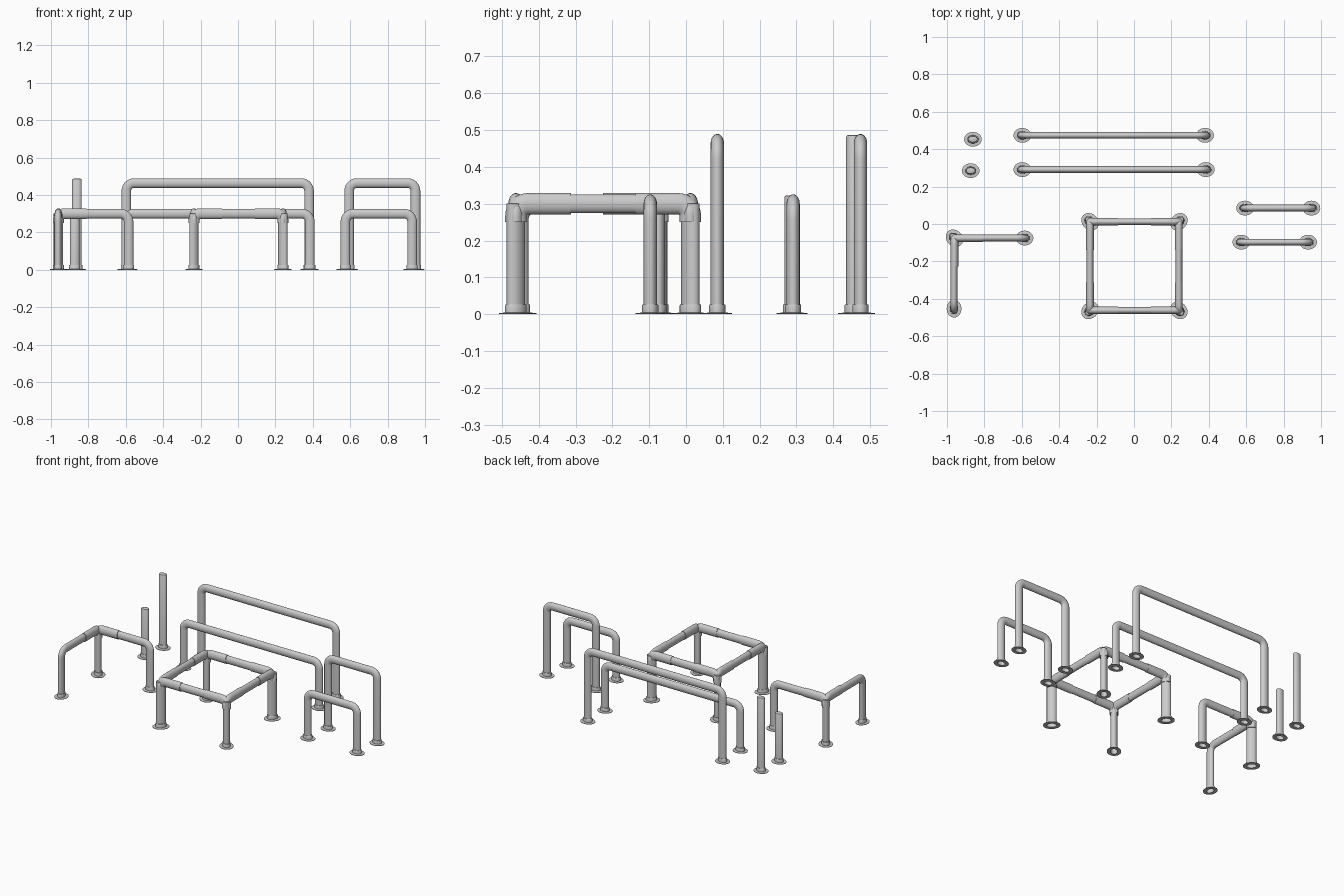
import bpy, bmesh, math
from mathutils import Vector

if "Cube" in bpy.data.objects:
    bpy.data.objects.remove(bpy.data.objects["Cube"])

SEG = 32
A, B = 0.0255, 0.018      # oval pipe half sizes: along and across the rail
CA, CB = 0.029, 0.0205    # thicker corner fittings


def loft(name, rings, cap_start=False, cap_end=False):
    """Skin a list of rings of points into one smooth object."""
    bm = bmesh.new()
    vr = [[bm.verts.new(p) for p in r] for r in rings]
    for r0, r1 in zip(vr, vr[1:]):
        for i in range(SEG):
            j = (i + 1) % SEG
            bm.faces.new((r0[i], r0[j], r1[j], r1[i]))
    if cap_start:
        bm.faces.new(vr[0][::-1])
    if cap_end:
        bm.faces.new(vr[-1])
    bmesh.ops.recalc_face_normals(bm, faces=bm.faces)
    me = bpy.data.meshes.new(name)
    bm.to_mesh(me)
    bm.free()
    ob = bpy.data.objects.new(name, me)
    bpy.context.collection.objects.link(ob)
    bpy.context.view_layer.objects.active = ob
    ob.select_set(True)
    bpy.ops.object.shade_smooth_by_angle(angle=math.radians(35))
    ob.select_set(False)
    return ob


def oval(x, y, z, ang, a, b):
    c, s = math.cos(ang), math.sin(ang)
    pts = []
    for i in range(SEG):
        t = 2 * math.pi * i / SEG
        u, v = a * math.cos(t), b * math.sin(t)
        pts.append(Vector((x + u * c - v * s, y + u * s + v * c, z)))
    return pts


def sweep(name, org, ang, path, a=A, b=B, cap_start=False, cap_end=False):
    """Sweep an oval along (distance, height, tilt) stations in a vertical plane."""
    d = Vector((math.cos(ang), math.sin(ang), 0))
    side = Vector((-d.y, d.x, 0))
    rings = []
    for s, z, tilt in path:
        n = d * math.cos(tilt) - Vector((0, 0, math.sin(tilt)))
        p = Vector((org[0], org[1], 0)) + d * s + Vector((0, 0, z))
        rings.append([p + n * a * math.cos(2 * math.pi * i / SEG)
                      + side * b * math.sin(2 * math.pi * i / SEG) for i in range(SEG)])
    return loft(name, rings, cap_start, cap_end)


def bend(z, r, n=8):
    """Quarter turn from vertical to horizontal."""
    return [(r - r * math.cos(t), z - r + r * math.sin(t), t)
            for t in (math.pi / 2 * i / n for i in range(n + 1))]


def foot(name, x, y, ang, a=A, b=B):
    """Floor flange with collar, open underneath like the pipe."""
    prof = [(0, 0), (0.0215, 0), (0.0215, 0.003), (0.004, 0.0045),
            (0.004, 0.024), (0.003, 0.026), (0, 0.026)]
    loft(name + "_foot", [oval(x, y, z, ang, a + o, b + o) for o, z in prof])


def hoop(name, x0, x1, y, z):
    """Two posts joined by a rail with rounded corners."""
    left = [(0, 0, 0)] + bend(z, 0.042)
    right = [(x1 - x0 - s, h, math.pi - t) for s, h, t in reversed(left)]
    sweep(name, (x0, y), 0, left + right)
    foot(name + "_left", x0, y, 0)
    foot(name + "_right", x1, y, 0)


def bollard(name, x, y, h):
    prof = [(0, 0), (0, h - 0.006), (0.002, h - 0.002), (0.006, h)]
    loft(name, [oval(x, y, z, 0, A - o, B - o) for o, z in prof], cap_end=True)
    foot(name, x, y, 0)


def corner(name, x, y, angles, z=0.3, arm=0.15):
    """Diagonal leg with two arms bending out of its top."""
    diag = math.atan2(sum(math.sin(t) for t in angles), sum(math.cos(t) for t in angles))
    loft(name + "_leg", [oval(x, y, h, diag, CA, CB) for h in (0, z)], cap_end=True)
    foot(name + "_leg", x, y, diag, CA, CB)
    for i, t in enumerate(angles):
        path = [(0, z - 0.05, 0)] + bend(z, 0.033) + [(arm, z, math.pi / 2)]
        sweep(f"{name}_arm_{i}", (x, y), t, path, CA, CB, True, True)


def rail(name, p, q, z=0.3):
    d = Vector(q) - Vector(p)
    sweep(name, p, math.atan2(d.y, d.x),
          [(0.05, z, math.pi / 2), (d.length - 0.05, z, math.pi / 2)])


# Long and short hoops, each as a low and high pair
hoop("long_high_rail", -0.597, 0.38, 0.474, 0.464)
hoop("long_low_rail", -0.597, 0.384, 0.291, 0.3)
hoop("short_high_rail", 0.594, 0.949, 0.085, 0.464)
hoop("short_low_rail", 0.574, 0.931, -0.097, 0.3)

# Single posts
bollard("high_post", -0.861, 0.453, 0.487)
bollard("low_post", -0.873, 0.285, 0.323)

# Square frame on four corner legs
X0, X1, Y0, Y1 = -0.235, 0.24, -0.462, 0.012
H = math.pi / 2
pts = [(X0, Y0), (X1, Y0), (X1, Y1), (X0, Y1)]
for i, p in enumerate(pts):
    corner(f"frame_corner_{i}", *p, (i * H, (i + 1) * H))
    rail(f"frame_rail_{i}", p, pts[(i + 1) % 4])

# L-shaped rail: one corner fitting and two bent ends
cx, cy = -0.96, -0.076
corner("angle_corner", cx, cy, (0, -H))
for name, end, ang in (("angle_side", (-0.585, -0.075), math.pi),
                       ("angle_front", (-0.962, -0.453), H)):
    length = (Vector(end) - Vector((cx, cy))).length
    sweep(name + "_rail", end, ang,
          [(0, 0, 0)] + bend(0.3, 0.042) + [(length - 0.05, 0.3, H)])
    foot(name, *end, ang)
